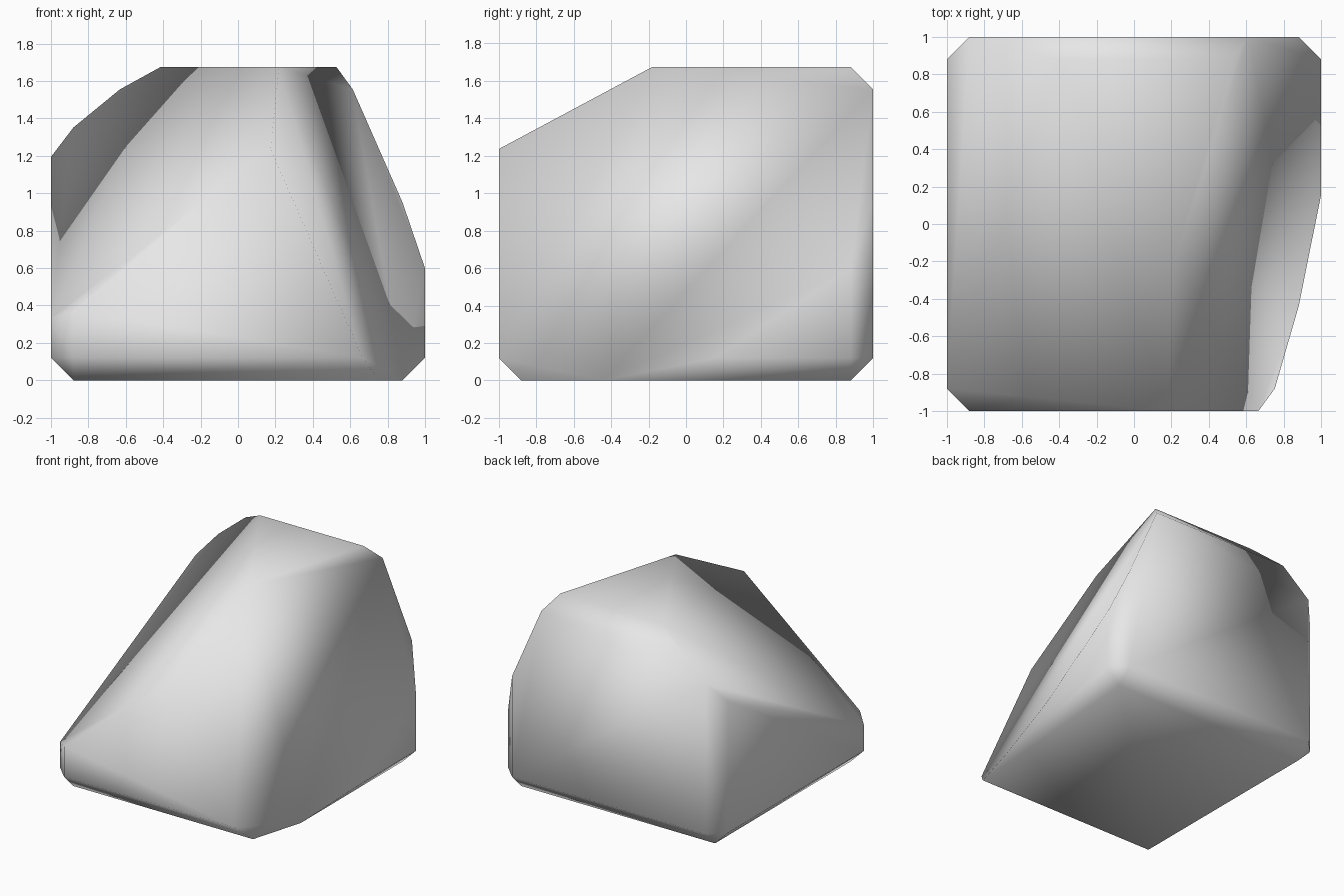
import bpy, bmesh
from mathutils import Vector

if "Cube" in bpy.data.objects:
    bpy.data.objects.remove(bpy.data.objects["Cube"])

HEIGHT = 1.675
CHAMFER = 0.12

# Block with single-segment chamfered edges
bm = bmesh.new()
bmesh.ops.create_cube(bm, size=2)
for v in bm.verts:
    v.co.z = (v.co.z + 1) * HEIGHT / 2
bmesh.ops.bevel(bm, geom=bm.edges[:], offset=CHAMFER, offset_type='OFFSET',
                segments=1, profile=0.5, affect='EDGES')

# Slicing planes: outward normal and distance (normal . p = distance)
slices = [
    ((1, -0.29, 0.44), 1.008),     # sloping right side
    ((-0.82, -0.49, 1), 1.583),    # sloping upper left front
]
for normal, dist in slices:
    n = Vector(normal)
    bmesh.ops.bisect_plane(bm, geom=bm.verts[:] + bm.edges[:] + bm.faces[:],
                           dist=1e-5, plane_co=n * (dist / n.length_squared),
                           plane_no=n, clear_outer=True)
    rim = [e for e in bm.edges if e.is_boundary]
    bmesh.ops.contextual_create(bm, geom=rim)

bmesh.ops.recalc_face_normals(bm, faces=bm.faces[:])
for f in bm.faces:
    f.smooth = True

mesh = bpy.data.meshes.new("rock")
bm.to_mesh(mesh)
bm.free()

# Plain stone grey
stone = bpy.data.materials.new("stone grey")
stone.diffuse_color = (0.8, 0.8, 0.8, 1)
stone.use_nodes = True
stone.node_tree.nodes["Principled BSDF"].inputs["Base Color"].default_value = stone.diffuse_color
mesh.materials.append(stone)

rock = bpy.data.objects.new("rock", mesh)
bpy.context.collection.objects.link(rock)
